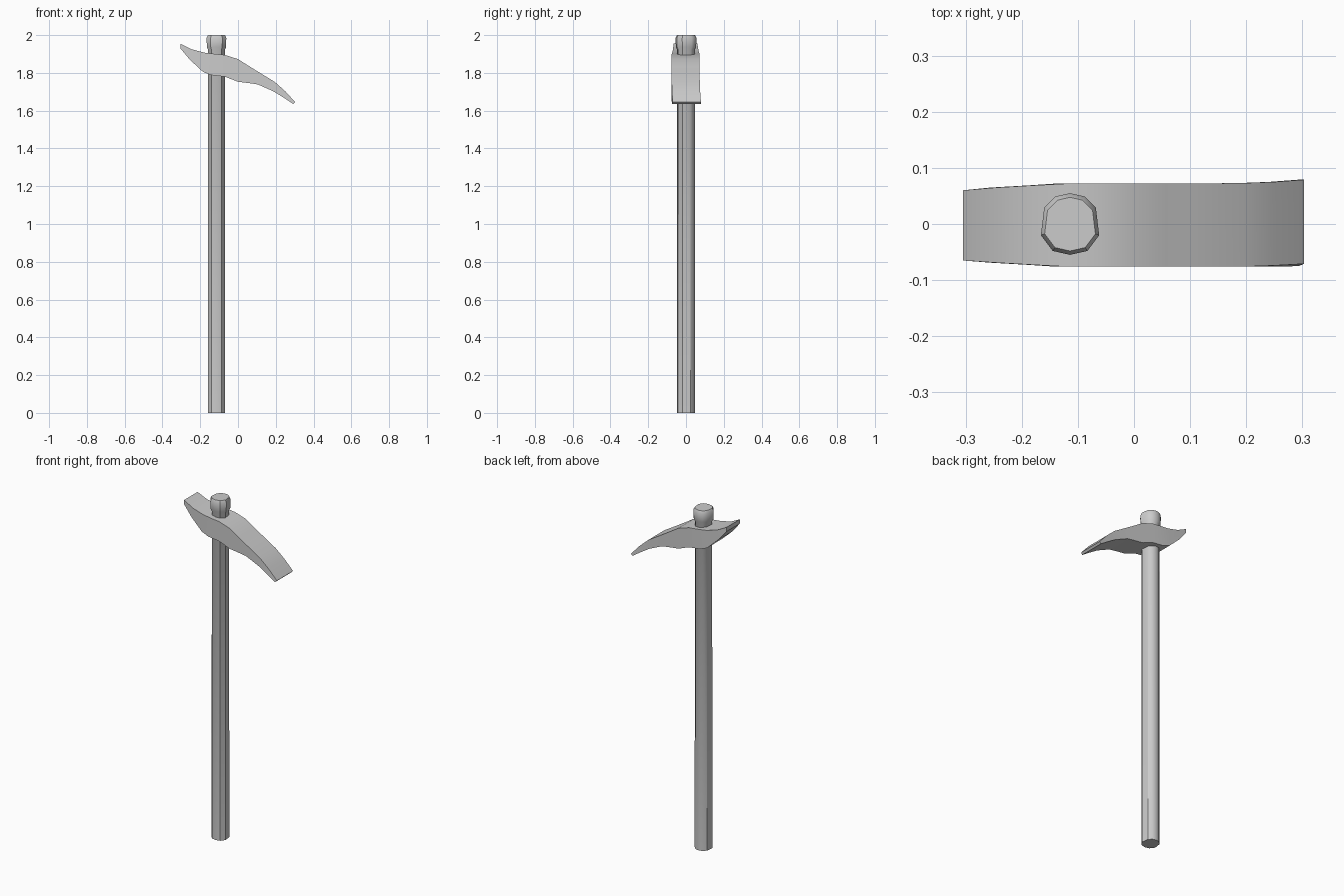
import bpy, bmesh

CX, CY = -0.114, -0.002


def finish(name, rings):
    """Skin a list of equal-length point rings and cap both ends."""
    bm = bmesh.new()
    vs = [[bm.verts.new(p) for p in r] for r in rings]
    n = len(vs[0])
    for a, b in zip(vs, vs[1:]):
        for i in range(n):
            j = (i + 1) % n
            bm.faces.new((a[i], a[j], b[j], b[i]))
    bm.faces.new(vs[0])
    bm.faces.new(vs[-1])
    bmesh.ops.recalc_face_normals(bm, faces=bm.faces)
    me = bpy.data.meshes.new(name)
    bm.to_mesh(me)
    bm.free()
    ob = bpy.data.objects.new(name, me)
    bpy.context.collection.objects.link(ob)
    bpy.ops.object.select_all(action='DESELECT')
    ob.select_set(True)
    bpy.context.view_layer.objects.active = ob
    bpy.ops.object.shade_smooth_by_angle(angle=0.61)
    return ob


# Slightly irregular ten-sided handle section, mirrored across x
half = [(0.026, 0.051), (0.046, 0.031), (0.052, -0.018), (0.031, -0.046)]
section = ([(0, 0.057)] + half + [(0, -0.053)]
           + [(-x, y) for x, y in reversed(half)])


def ring(z, s):
    return [(CX + x * s, CY + y * s, z) for x, y in section]


# Long straight handle with a flared, bevelled end above the head
finish("handle", [ring(z, s) for z, s in [
    (0, 0.87), (1.922, 0.85), (1.937, 0.98), (1.985, 1.0), (2.0, 0.87)]])

# Pick head stations: upper x, z; lower x, z; front y, back y
stations = [
    (-0.305, 1.955, -0.305, 1.930, -0.065, 0.060),
    (-0.246, 1.925, -0.255, 1.870, -0.069, 0.065),
    (-0.177, 1.907, -0.185, 1.805, -0.073, 0.069),
    (-0.120, 1.900, -0.140, 1.788, -0.076, 0.072),
    (-0.070, 1.895, -0.070, 1.780, -0.076, 0.072),
    (0.000, 1.873, 0.000, 1.753, -0.076, 0.072),
    (0.055, 1.838, 0.050, 1.747, -0.076, 0.072),
    (0.105, 1.807, 0.105, 1.739, -0.076, 0.072),
    (0.195, 1.752, 0.188, 1.702, -0.076, 0.073),
    (0.250, 1.703, 0.240, 1.670, -0.074, 0.075),
    (0.303, 1.645, 0.293, 1.635, -0.071, 0.079),
]
finish("pick_head", [
    [(xu, f, zu), (xu, b, zu), (xl, b, zl), (xl, f - max(0, xl - 0.19) * 0.04, zl)]
    for xu, zu, xl, zl, f, b in stations])
